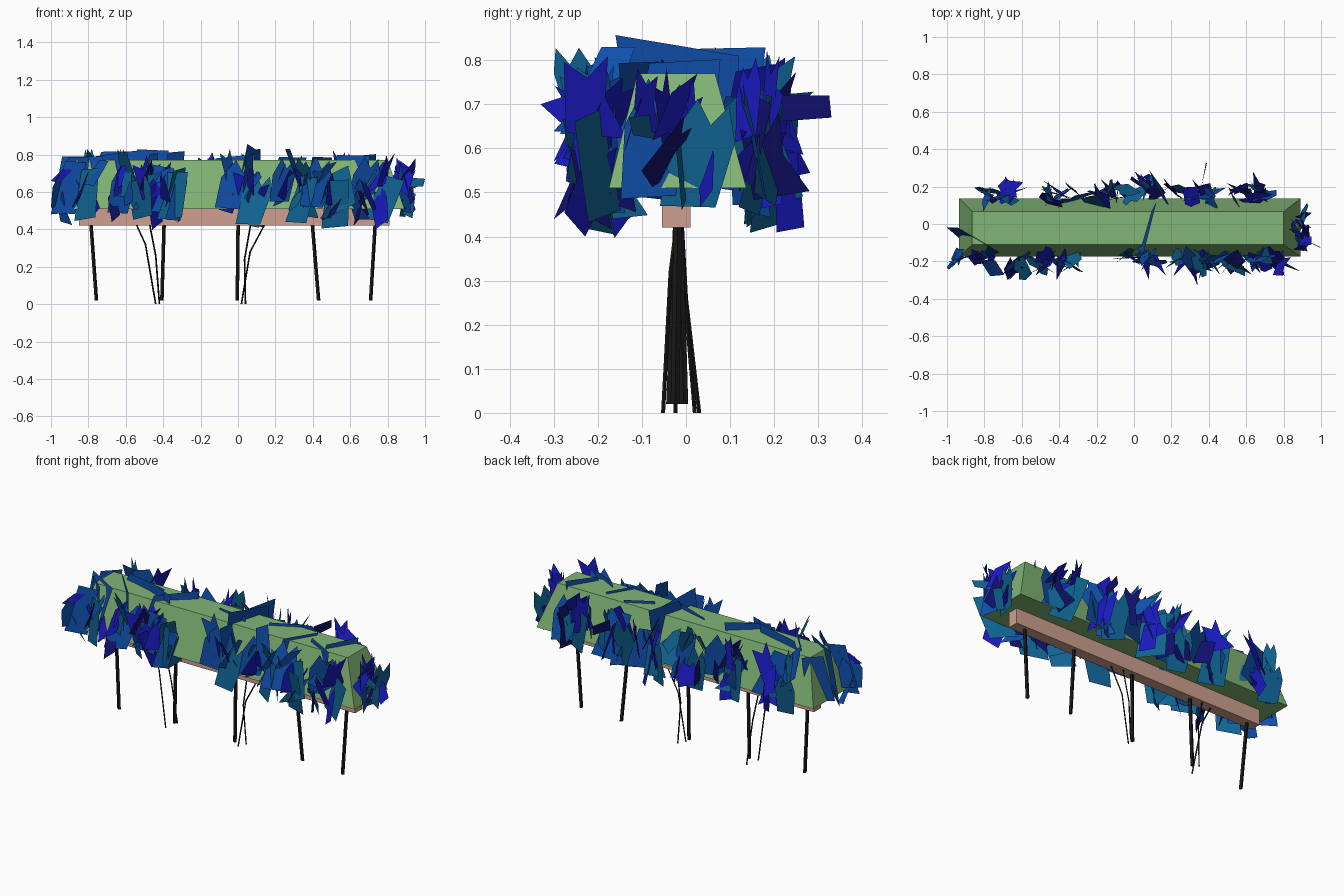
import bpy, bmesh, math, random
from mathutils import Vector, Matrix

if "Cube" in bpy.data.objects:
    bpy.data.objects.remove(bpy.data.objects["Cube"])

random.seed(11)


def material(name, rgb):
    m = bpy.data.materials.new(name)
    m.diffuse_color = (*rgb, 1)
    m.use_nodes = True
    m.node_tree.nodes["Principled BSDF"].inputs["Base Color"].default_value = m.diffuse_color
    return m


GREEN = material("hedge green", (0.22, 0.46, 0.18))
PINK = material("root pink", (0.62, 0.35, 0.28))
BLACK = material("stem black", (0.01, 0.01, 0.01))
LEAF = [material("leaf blue", (0.01, 0.01, 0.52)),
        material("leaf teal", (0.005, 0.13, 0.3)),
        material("leaf mid blue", (0.005, 0.08, 0.42)),
        material("leaf navy", (0.005, 0.005, 0.15))]


def finish(name, bm, mats):
    me = bpy.data.meshes.new(name)
    bm.to_mesh(me)
    bm.free()
    ob = bpy.data.objects.new(name, me)
    for m in mats:
        me.materials.append(m)
    bpy.context.collection.objects.link(ob)
    return ob


def tapered_box(name, low, high, mat):
    """Box between two rectangles (x0, x1, y0, y1, z)."""
    bm = bmesh.new()
    rings = []
    for x0, x1, y0, y1, z in (low, high):
        rings.append([bm.verts.new(p) for p in
                      ((x0, y0, z), (x1, y0, z), (x1, y1, z), (x0, y1, z))])
    a, b = rings
    bm.faces.new(a[::-1])
    bm.faces.new(b)
    for i in range(4):
        j = (i + 1) % 4
        bm.faces.new((a[i], a[j], b[j], b[i]))
    return finish(name, bm, [mat])


# Trimmed hedge core and the bare wood below it
tapered_box("hedge_core", (-0.935, 0.89, -0.175, 0.137, 0.51),
            (-0.865, 0.80, -0.11, 0.066, 0.77), GREEN)
tapered_box("wood_base", (-0.85, 0.81, -0.055, 0.01, 0.42),
            (-0.85, 0.81, -0.055, 0.01, 0.53), PINK)


def stem(name, points, r, sides=5):
    bm = bmesh.new()
    rings = []
    for p in points:
        rings.append([bm.verts.new((p[0] + r * math.cos(t), p[1] + r * math.sin(t), p[2]))
                      for t in (2 * math.pi * i / sides for i in range(sides))])
    for a, b in zip(rings, rings[1:]):
        for i in range(sides):
            j = (i + 1) % sides
            bm.faces.new((a[i], a[j], b[j], b[i]))
    bm.faces.new(rings[0])
    bm.faces.new(rings[-1])
    bmesh.ops.recalc_face_normals(bm, faces=bm.faces)
    return finish(name, bm, [BLACK])


# Five main stems
for i, (xt, xb, yb) in enumerate([(-0.79, -0.758, -0.035), (-0.395, -0.408, -0.012),
                                  (0.0, -0.005, -0.02), (0.393, 0.43, -0.005),
                                  (0.735, 0.708, -0.025)]):
    stem(f"main_stem_{i}", [(xb, yb, 0.02), (xt, -0.018, 0.47)], 0.0105)

# Thin bent shoots
for i, pts in enumerate([
        [(-0.44, -0.052, 0), (-0.495, -0.035, 0.32), (-0.55, -0.02, 0.44)],
        [(-0.42, 0.03, 0), (-0.44, 0.0, 0.26), (-0.475, -0.01, 0.44)],
        [(0.018, -0.024, 0), (0.065, -0.02, 0.28), (0.15, -0.02, 0.44)],
        [(0.04, 0.02, 0), (0.035, 0.0, 0.24), (0.07, -0.01, 0.44)]]):
    stem(f"thin_shoot_{i}", pts, 0.0045, 4)

# Leaf card outlines in a unit square
OUTLINES = [
    [(-.5, -.5), (.35, -.45), (.45, .1), (.5, .5), (-.2, .48)],
    [(-.5, -.45), (.1, -.3), (.5, .5), (-.1, .25)],
    [(-.45, -.5), (.4, -.4), (.5, .2), (.3, .5), (.08, .3), (-.2, .5), (-.5, .1)],
    [(-.5, -.4), (.5, -.5), (.25, 0), (.4, .5), (0, .25), (-.35, .45)]]

leaves = bmesh.new()


def card(centre, w, h, yaw, lean, roll, shape, tone):
    """Flat leaf card facing -y before yaw; lean tips its foot outward."""
    m = (Matrix.Translation(centre) @ Matrix.Rotation(yaw, 4, 'Z')
         @ Matrix.Rotation(lean, 4, 'X') @ Matrix.Rotation(roll, 4, 'Y'))
    verts = []
    for u, v in OUTLINES[shape]:
        p = m @ Vector((u * w, 0, v * h))
        lo, hi = (-1, -0.30, 0.378), (0.95, 0.29, 0.83)
        verts.append(leaves.verts.new([min(max(c, a), b) for c, a, b in zip(p, lo, hi)]))
    leaves.faces.new(verts).material_index = tone


def clump(x, y, yaw):
    """Bunch of leaf cards hanging on the hedge wall, facing along yaw."""
    def at(side, out, z):
        return Vector((x, y, 0)) + Matrix.Rotation(yaw, 3, 'Z') @ Vector((side, -out, z))
    R = random.uniform
    # broad hanging cards
    for side, out, z, turn, tone in ((-0.05, 0.03, 0.62, 0.25, 2), (0.05, 0.05, 0.56, -0.4, 1)):
        card(at(side, out, z + R(-.03, .04)), R(.13, .19), R(.24, .30), yaw + turn + R(-.3, .3),
             R(-.25, .2), R(-.1, .3), random.choice((0, 2)), tone)
    # slimmer cards turned outward
    for k in range(9):
        card(at(R(-.10, .10), R(.0, .08), R(.5, .74)), R(.07, .15), R(.12, .24),
             yaw + random.choice((-1, 1)) * R(.4, 1.5), R(-.5, .5), R(-.5, .6),
             random.randrange(4), random.choice((0, 0, 1, 2, 3)))


for x, y in [(-0.86, -0.15), (-0.57, -0.17), (-0.40, -0.16), (0.04, -0.15),
             (0.29, -0.16), (0.47, -0.17), (0.73, -0.15)]:
    clump(x, y, 0)
for x, y in [(-0.73, 0.13), (-0.36, 0.11), (-0.13, 0.11), (0.10, 0.15),
             (0.33, 0.13), (0.64, 0.12)]:
    clump(x, y, math.pi)
clump(0.85, -0.02, math.pi / 2)

# Long upright cards that cut through the core and show above it
for x0, y0, x1, y1, top in [
        (-0.85, 0.05, -0.45, -0.05, 0.82), (-0.86, 0.12, -0.58, -0.2, 0.80),
        (-0.55, -0.18, -0.28, 0.05, 0.81), (-0.62, 0.0, -0.38, -0.1, 0.83),
        (-0.2, 0.02, 0.1, -0.06, 0.79), (0.04, -0.12, 0.12, 0.18, 0.83),
        (0.15, -0.05, 0.36, 0.06, 0.79), (0.45, -0.02, 0.7, -0.15, 0.80),
        (0.35, -0.22, 0.5, 0.03, 0.79), (0.6, -0.15, 0.74, 0.08, 0.80),
        (-0.96, -0.02, -0.8, -0.16, 0.79), (-0.96, -0.02, -0.84, 0.1, 0.78)]:
    card(((x0 + x1) / 2, (y0 + y1) / 2, top - 0.14), math.hypot(x1 - x0, y1 - y0), 0.28,
         math.atan2(y1 - y0, x1 - x0), 0, random.uniform(-.08, .08), 0, 2)


# Outermost tips that set the overall size
def tip(pts, tone):
    leaves.faces.new([leaves.verts.new(p) for p in pts]).material_index = tone


tip([(0.36, 0.20, 0.66), (0.385, 0.33, 0.67), (0.39, 0.325, 0.72), (0.36, 0.2, 0.72)], 3)
tip([(0.86, -0.06, 0.62), (0.99, -0.12, 0.63), (1.0, -0.13, 0.67), (0.87, -0.06, 0.68)], 1)
tip([(-1.0, -0.02, 0.48), (-0.80, -0.19, 0.50), (-0.72, -0.15, 0.79), (-0.94, -0.02, 0.79)], 2)
tip([(0.0, -0.12, 0.6), (0.12, 0.12, 0.6), (0.12, 0.12, 0.81), (0.05, -0.16, 0.857)], 2)
tip([(0.33, -0.22, 0.6), (0.34, -0.33, 0.70), (0.30, -0.24, 0.73)], 0)

finish("leaf_cards", leaves, LEAF)
